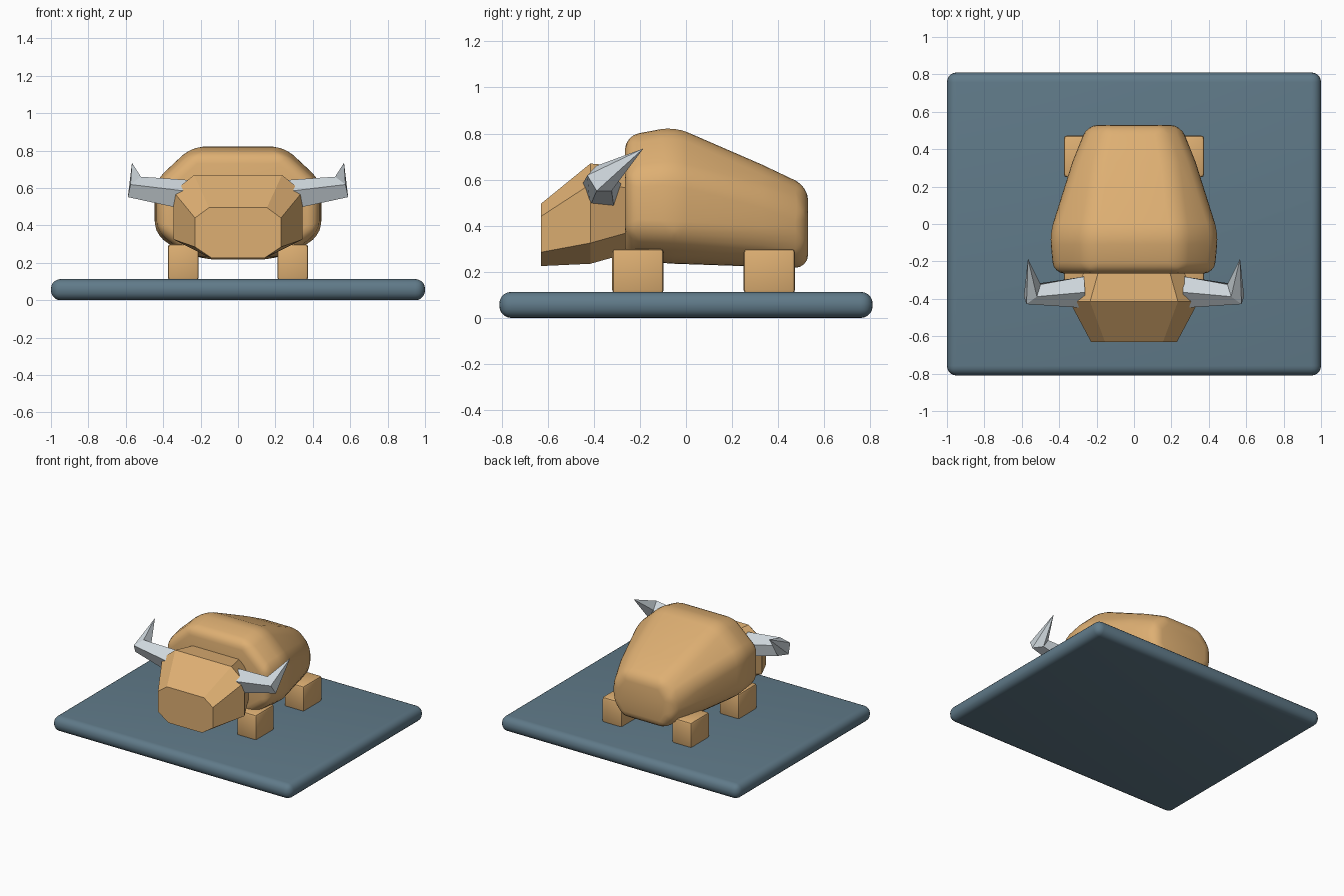
import bpy, bmesh, math
from mathutils import Vector

cube = bpy.data.objects.get("Cube")
if cube:
    bpy.data.objects.remove(cube)


def material(name, rgb):
    m = bpy.data.materials.new(name)
    m.use_nodes = True
    m.diffuse_color = (*rgb, 1)
    m.node_tree.nodes["Principled BSDF"].inputs["Base Color"].default_value = (*rgb, 1)
    return m


tan = material("tan hide", (0.73, 0.43, 0.17))
slate = material("slate blue", (0.117, 0.195, 0.25))
grey = material("pale grey horn", (0.62, 0.68, 0.72))


def finish(name, bm, mat, bevel=0, segments=3):
    bmesh.ops.recalc_face_normals(bm, faces=bm.faces)
    mesh = bpy.data.meshes.new(name)
    bm.to_mesh(mesh)
    bm.free()
    mesh.materials.append(mat)
    obj = bpy.data.objects.new(name, mesh)
    bpy.context.collection.objects.link(obj)
    if bevel:
        mod = obj.modifiers.new("Rounding", "BEVEL")
        mod.width = bevel
        mod.segments = segments
        mod.limit_method = "ANGLE"
        mod.angle_limit = math.radians(20)
        bpy.ops.object.select_all(action="DESELECT")
        obj.select_set(True)
        bpy.context.view_layer.objects.active = obj
        bpy.ops.object.modifier_apply(modifier=mod.name)
        bpy.ops.object.shade_smooth_by_angle(angle=math.radians(40))
    return obj


def box(name, lo, hi, mat, bevel, segments=3):
    bm = bmesh.new()
    bmesh.ops.create_cube(bm, size=1)
    for v in bm.verts:
        v.co = [(a + b) / 2 + c * (b - a) for a, b, c in zip(lo, hi, v.co)]
    return finish(name, bm, mat, bevel, segments)


def loft(rings):
    """Skin a list of rings, closing both ends; a one-point ring is a tip."""
    bm = bmesh.new()
    loops = [[bm.verts.new(p) for p in ring] for ring in rings]
    for a, b in zip(loops, loops[1:]):
        n = len(a)
        for i in range(n):
            j = (i + 1) % n
            if len(b) == 1:
                bm.faces.new((a[i], a[j], b[0]))
            else:
                bm.faces.new((a[i], a[j], b[j], b[i]))
    for end in (loops[0], loops[-1]):
        if len(end) > 2:
            bm.faces.new(end)
    return bm


def octagon(y, side, top, bottom, z0, z1, z2, z3):
    half = [(bottom, z0), (side, z1), (side, z2), (top, z3)]
    return [(x, y, z) for x, z in half] + [(-x, y, z) for x, z in reversed(half)]


# Base slab
box("base", (-1, -0.81, 0), (1, 0.81, 0.113), slate, 0.052, 5)

# Humped body tapering to the rear
body = loft([
    octagon(-0.265, 0.43, 0.24, 0.27, 0.25, 0.37, 0.62, 0.79),
    octagon(-0.05, 0.45, 0.25, 0.28, 0.235, 0.36, 0.64, 0.83),
    octagon(0.33, 0.33, 0.20, 0.22, 0.222, 0.34, 0.54, 0.665),
    octagon(0.53, 0.25, 0.16, 0.18, 0.215, 0.32, 0.46, 0.57),
])
finish("body", body, tan, 0.06, 4)

# Faceted head
head = loft([
    octagon(-0.63, 0.23, 0.155, 0.14, 0.225, 0.285, 0.44, 0.495),
    octagon(-0.415, 0.345, 0.235, 0.165, 0.235, 0.325, 0.58, 0.67),
    octagon(-0.20, 0.24, 0.175, 0.15, 0.295, 0.385, 0.56, 0.65),
])
finish("head", head, tan)


def pentagon(centre, normal, radius):
    n = Vector(normal).normalized()
    u = n.cross(Vector((0, 0, 1))).normalized()
    w = u.cross(n)
    angles = [math.radians(90 + 72 * i) for i in range(5)]
    return [Vector(centre) + radius * (u * math.cos(a) + w * math.sin(a)) for a in angles]


for s, label in ((1, "left"), (-1, "right")):
    # Horns bend at an elbow, then sweep up and back to a point
    rings = [
        pentagon((0.27, -0.365, 0.555), (1, 0, 0.1), 0.088),
        pentagon((0.545, -0.37, 0.60), (0.7, 0.5, 0.45), 0.068),
        [Vector((0.567, -0.185, 0.735))],
    ]
    rings = [[(s * p.x, p.y, p.z) for p in ring] for ring in rings]
    finish(label + "_horn", loft(rings), grey)

    # Stubby legs
    x0, x1 = sorted((s * 0.21, s * 0.375))
    for where, y0 in (("front", -0.32), ("rear", 0.25)):
        box(f"{label}_{where}_leg", (x0, y0, 0.105), (x1, y0 + 0.223, 0.30), tan, 0.016, 2)
